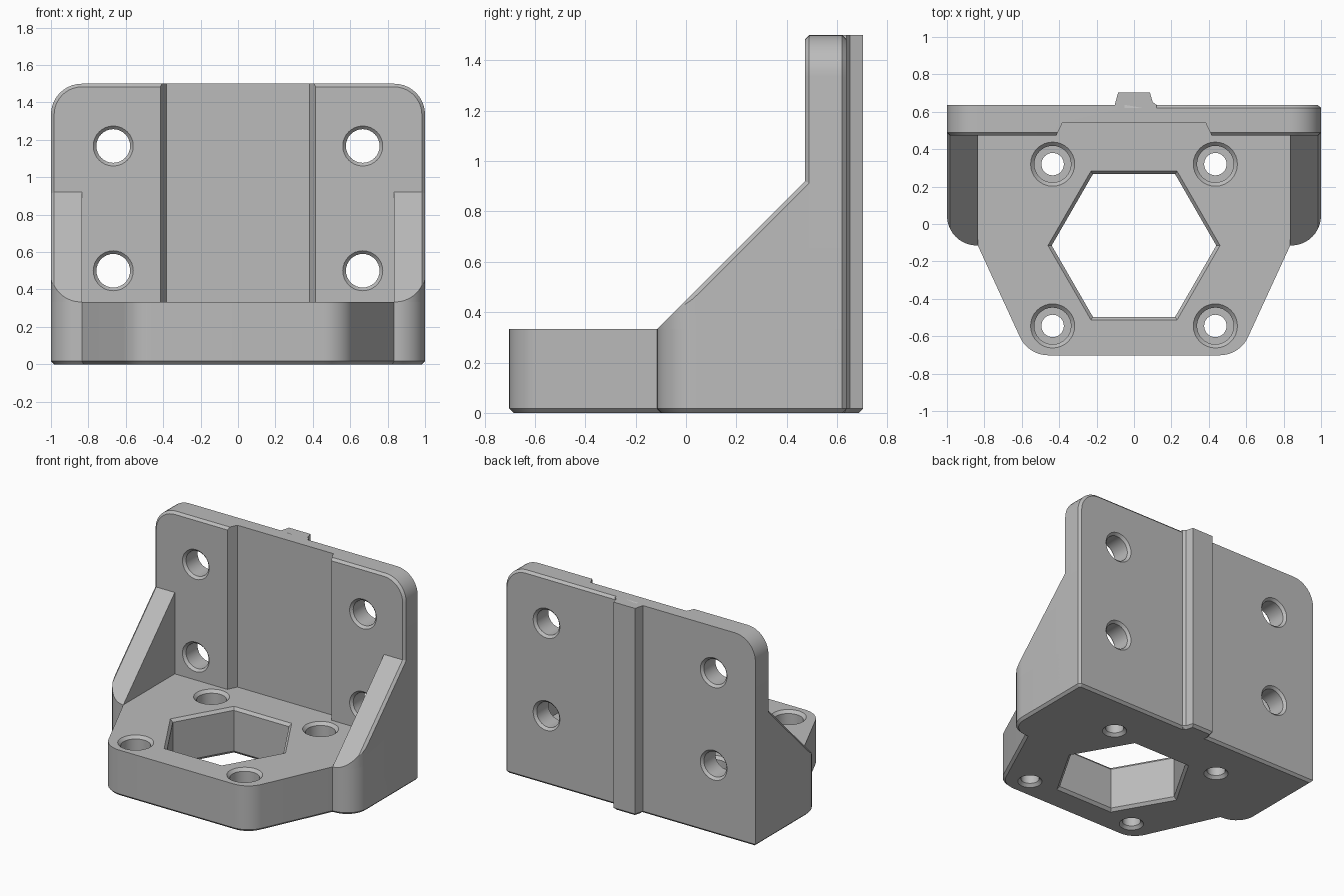
import bpy
import bmesh
from math import cos, sin, radians
from mathutils import Vector

if "Cube" in bpy.data.objects:
    bpy.data.objects.remove(bpy.data.objects["Cube"])

grey = bpy.data.materials.new("plain grey")
grey.use_nodes = True
grey.diffuse_color = (0.5, 0.5, 0.5, 1)
for node in grey.node_tree.nodes:
    if node.type == "BSDF_PRINCIPLED":
        node.inputs["Base Color"].default_value = grey.diffuse_color

# Main dimensions
FLOOR, TOP = 0.333, 1.5
FRONT, BACK = 0.472, 0.637
NOSE = -0.115
WALL = 0.835
CH = 0.017


def arc(cx, cy, r, a0, a1, n=10):
    steps = [radians(a0 + (a1 - a0) * i / n) for i in range(n + 1)]
    return [(cx + r * cos(a), cy + r * sin(a)) for a in steps]


def mirrored(points):
    return [(-x, y) for x, y in reversed(points)]


def inset(points, d):
    """Mitred inward offset of a counter-clockwise outline."""
    result = []
    for i, p in enumerate(points):
        p = Vector(p)
        a = (p - Vector(points[i - 1])).normalized()
        b = (Vector(points[(i + 1) % len(points)]) - p).normalized()
        n1, n2 = Vector((-a.y, a.x)), Vector((-b.y, b.x))
        result.append(tuple(p + (n1 + n2) * d / (1 + n1.dot(n2))))
    return result


def loft(bm, layers, axis="z"):
    """Closed skin over (height, outline) layers stacked along an axis."""
    rings = []
    for h, outline in layers:
        rings.append([bm.verts.new((u, v, h) if axis == "z" else (u, h, v))
                      for u, v in outline])
    for low, high in zip(rings, rings[1:]):
        for i in range(len(low)):
            bm.faces.new((low[i - 1], low[i], high[i], high[i - 1]))
    bm.faces.new(rings[0])
    bm.faces.new(rings[-1])


def drill(bm, u, v, steps, axis="z", sides=32):
    """Turned cutter from (height, radius) steps."""
    loft(bm, [(h, arc(u, v, r, 0, 360, sides)[:-1]) for h, r in steps], axis)


def make(name, bm):
    bmesh.ops.recalc_face_normals(bm, faces=bm.faces[:])
    mesh = bpy.data.meshes.new(name)
    bm.to_mesh(mesh)
    bm.free()
    mesh.materials.append(grey)
    obj = bpy.data.objects.new(name, mesh)
    bpy.context.collection.objects.link(obj)
    return obj


def activate(obj):
    bpy.ops.object.select_all(action="DESELECT")
    obj.select_set(True)
    bpy.context.view_layer.objects.active = obj


def cut(obj, bm):
    cutter = make("cutter", bm)
    cutter.hide_render = True
    mod = obj.modifiers.new("cut", "BOOLEAN")
    mod.operation, mod.solver, mod.object = "DIFFERENCE", "EXACT", cutter
    activate(obj)
    bpy.ops.object.modifier_apply(modifier=mod.name)
    bpy.data.objects.remove(cutter)


def smooth(obj):
    activate(obj)
    bpy.ops.object.shade_smooth_by_angle(angle=radians(25))


# Base: tapered rounded front, side wall feet, chamfered underside
side = (arc(0.458, -0.535, 0.167, -90, -24.8) + [(WALL, NOSE)]
        + arc(0.84, NOSE + 0.16, 0.16, -90, 0))
footprint = side + [(1, BACK - CH), (1 - CH, BACK), (-1, BACK)] + mirrored(side)
bm = bmesh.new()
loft(bm, [(0, inset(footprint, CH)), (CH, footprint), (FLOOR, footprint)])
base = make("base", bm)

# Hexagonal opening and four counterbored screw holes
bm = bmesh.new()
drill(bm, 0, NOSE, [(-0.02, 0.48), (0.02, 0.44), (FLOOR - 0.02, 0.44),
                    (FLOOR + 0.02, 0.48)], sides=6)
for x in (-0.435, 0.435):
    for y in (-0.545, 0.32):
        drill(bm, x, y, [(-0.02, 0.1), (0.02, 0.06), (0.15, 0.06), (0.15, 0.098),
                         (FLOOR - 0.02, 0.098), (FLOOR + 0.02, 0.138)])
cut(base, bm)
smooth(base)

# Back plate: rounded top corners, front chamfer, rear chamfer on one half
corner = arc(0.835, TOP - 0.165, 0.165, 0, 90)
face = [(1, 0.1)] + corner + [(0.05, TOP), (-0.05, TOP)] + mirrored(corner) + [(-1, 0.1)]
small = inset(face, CH)
rear = [s if f[0] > 0 else f for f, s in zip(face, small)]
bm = bmesh.new()
loft(bm, [(FRONT, small), (FRONT + CH, face), (BACK - CH, face), (BACK, rear)], "y")
plate = make("back_plate", bm)

# Wide front groove
groove = [(0.425, FRONT - 0.02), (0.383, 0.54)]
bm = bmesh.new()
loft(bm, [(0.2, groove + mirrored(groove)), (TOP + 0.1, groove + mirrored(groove))])
cut(plate, bm)

# Mounting holes
bm = bmesh.new()
for x in (-0.667, 0.667):
    for z in (0.5, 1.167):
        drill(bm, x, z, [(FRONT - 0.02, 0.127), (FRONT + CH, 0.09),
                         (BACK - CH, 0.09), (BACK + 0.02, 0.127)], "y")
cut(plate, bm)
smooth(plate)

# Rear locating rib
rib = [(-0.09, 0.6), (0.12, 0.6), (0.12, BACK), (0.1, 0.652), (0.085, 0.703),
       (-0.085, 0.703), (-0.103, BACK)]
bm = bmesh.new()
loft(bm, [(0, inset(rib, CH)), (CH, rib), (TOP, rib)])
make("rear_rib", bm)

# Sloping side walls
for name, s in (("left_gusset", 1), ("right_gusset", -1)):
    wall = [(WALL, NOSE)] + arc(0.84, NOSE + 0.16, 0.16, -90, 0) + [(1, 0.55), (WALL, 0.55)]
    wall = [(s * x, y) for x, y in wall]
    bm = bmesh.new()
    loft(bm, [(0.1, wall), (1.1, wall)])
    slope = Vector((0, -1, 1)).normalized()
    edge = Vector((s, 0, 0))
    for x, normal in ((1, slope), (1 - CH, slope + edge)):
        cut_geom = bmesh.ops.bisect_plane(
            bm, geom=bm.verts[:] + bm.edges[:] + bm.faces[:],
            plane_co=(s * x, NOSE, FLOOR), plane_no=normal.normalized(),
            clear_outer=True)["geom_cut"]
        rim = [e for e in cut_geom if isinstance(e, bmesh.types.BMEdge)]
        bmesh.ops.edgeloop_fill(bm, edges=rim)
    smooth(make(name, bm))
